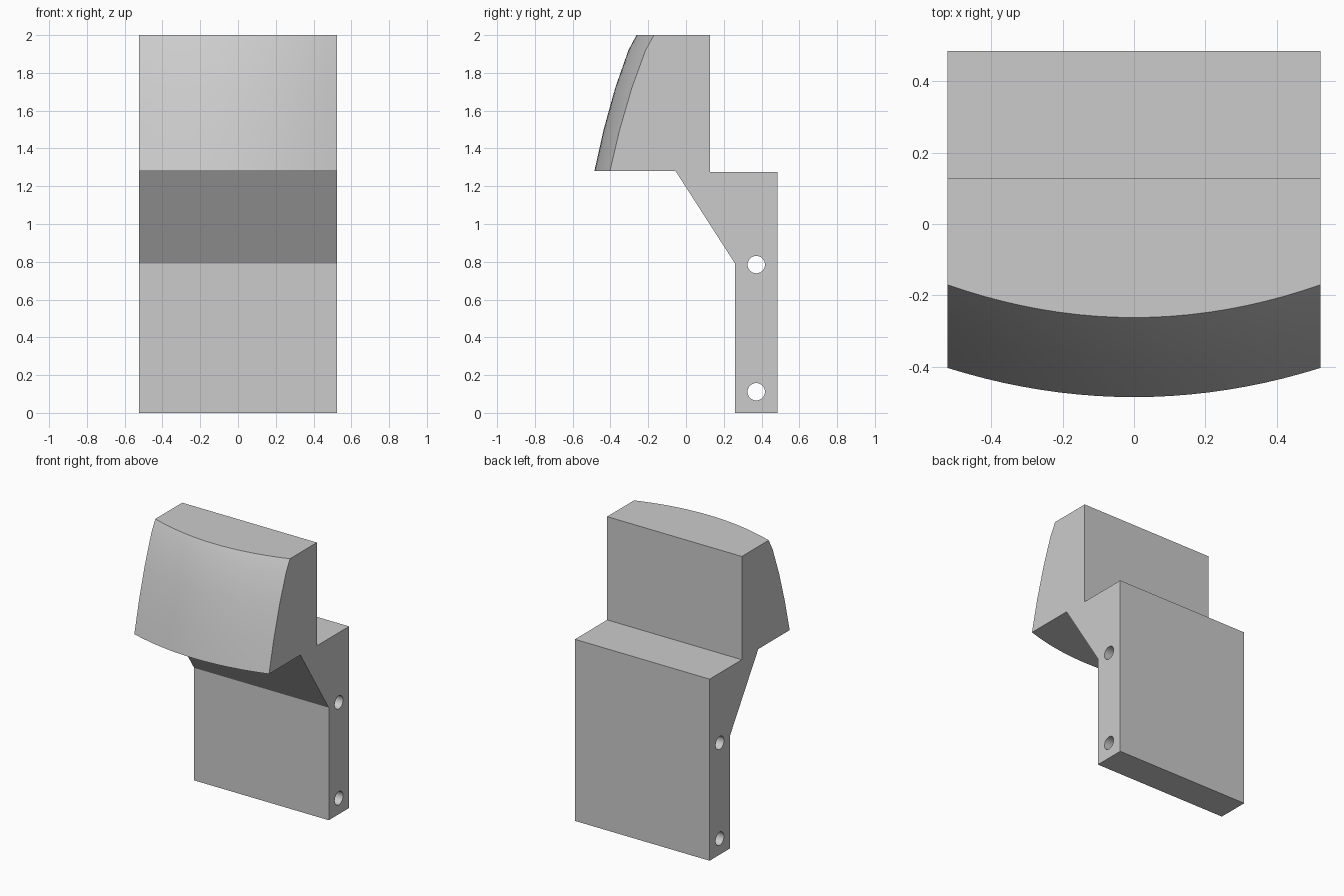
import bpy
import bmesh
import math

cube = bpy.data.objects.get("Cube")
if cube:
    bpy.data.objects.remove(cube, do_unlink=True)

HALF = 0.523      # half width
SEGMENTS = 20     # strips across the curved front

grey = bpy.data.materials.new("plain_grey")
grey.use_nodes = True
colour = (0.6, 0.6, 0.6, 1)
grey.diffuse_color = colour
grey.node_tree.nodes["Principled BSDF"].inputs["Base Color"].default_value = colour

# Side profile as (y, z): domed front, then the straight back, foot and slope
front = [(-0.485, 1.28), (-0.436, 1.5), (-0.375, 1.72), (-0.305, 1.92), (-0.262, 2.0)]
body = [(0.128, 2.0), (0.128, 1.275), (0.485, 1.275), (0.485, 0),
        (0.26, 0), (0.26, 0.79), (-0.055, 1.28)]


def section(x):
    """Profile at one width; the front falls back towards the sides."""
    bow = (x / HALF) ** 2
    curved = [(x, y + bow * (0.082 + 0.014 * (z - 1.28)), z) for y, z in front]
    return curved + [(x, y, z) for y, z in body]


# Loft the block across its width
bm = bmesh.new()
rings = []
for i in range(SEGMENTS + 1):
    x = HALF * (2 * i / SEGMENTS - 1)
    rings.append([bm.verts.new(p) for p in section(x)])
count = len(rings[0])
for a, b in zip(rings, rings[1:]):
    for j in range(count):
        k = (j + 1) % count
        bm.faces.new((a[j], a[k], b[k], b[j]))
bm.faces.new(rings[0])
bm.faces.new(rings[-1])

# Merge the flat strips into single faces
bmesh.ops.dissolve_limit(bm, angle_limit=0.004, verts=bm.verts[:], edges=bm.edges[:])
bmesh.ops.recalc_face_normals(bm, faces=bm.faces[:])
mesh = bpy.data.meshes.new("curved_head_bracket")
bm.to_mesh(mesh)
bm.free()
bracket = bpy.data.objects.new("curved_head_bracket", mesh)
bpy.context.collection.objects.link(bracket)
mesh.materials.append(grey)

# Two pin holes running right through the foot
for name, z in (("lower", 0.112), ("upper", 0.785)):
    bpy.ops.mesh.primitive_cylinder_add(vertices=32, radius=0.046, depth=1.4,
                                        location=(0, 0.372, z),
                                        rotation=(0, math.pi / 2, 0))
    cutter = bpy.context.object
    cutter.name = name + "_hole_cutter"
    cutter.data.materials.append(grey)
    cut = bracket.modifiers.new(name + "_hole", "BOOLEAN")
    cut.operation = "DIFFERENCE"
    cut.solver = "EXACT"
    cut.object = cutter
    bpy.ops.object.select_all(action="DESELECT")
    bracket.select_set(True)
    bpy.context.view_layer.objects.active = bracket
    bpy.ops.object.modifier_apply(modifier=cut.name)
    bpy.data.objects.remove(cutter, do_unlink=True)

bpy.ops.object.shade_smooth_by_angle(angle=math.radians(30))
